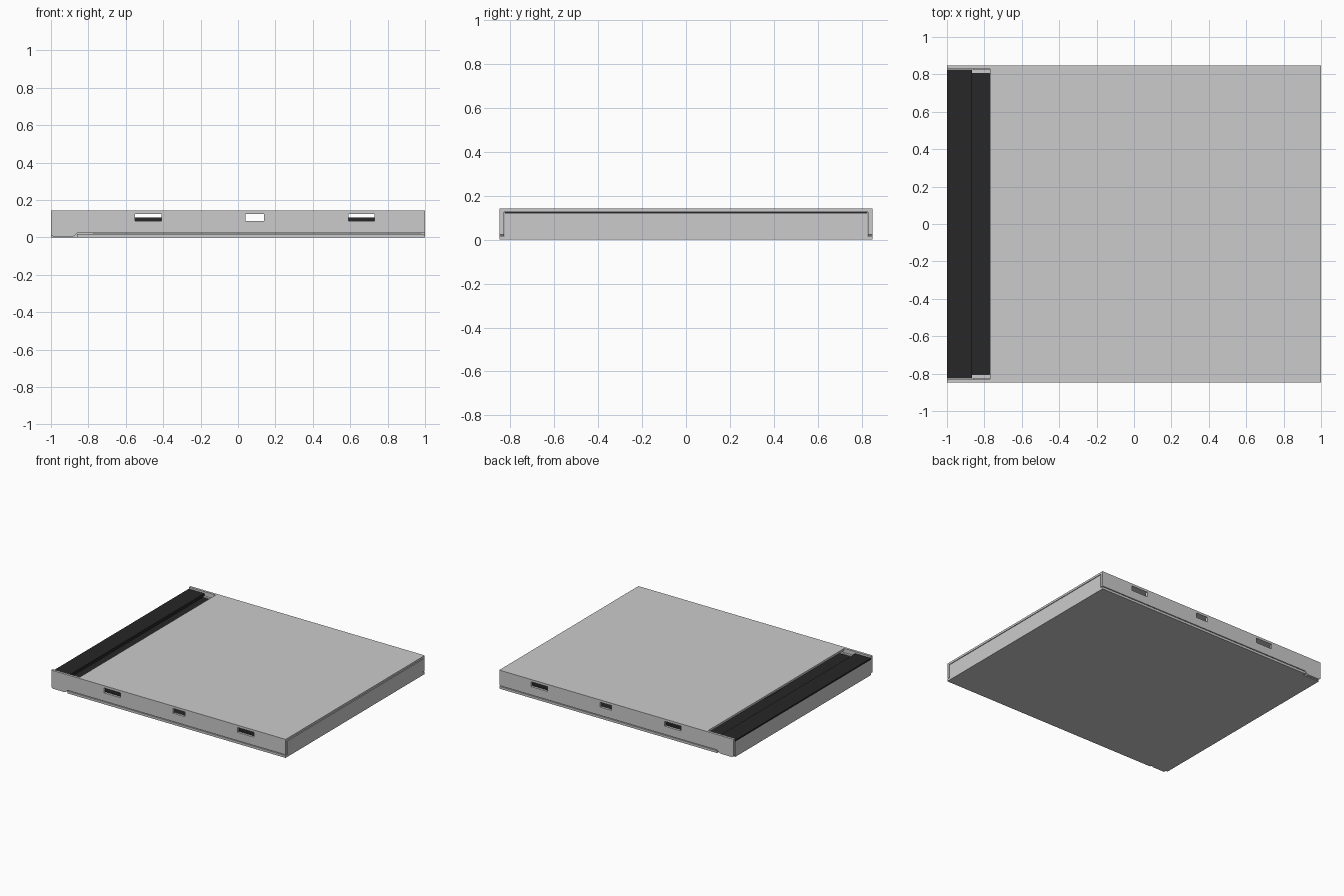
import bpy, bmesh

if "Cube" in bpy.data.objects:
    bpy.data.objects.remove(bpy.data.objects["Cube"])

dark = bpy.data.materials.new("dark_plastic")
dark.diffuse_color = (0.02, 0.02, 0.02, 1)
dark.use_nodes = True
dark.node_tree.nodes["Principled BSDF"].inputs["Base Color"].default_value = dark.diffuse_color


def finish(name, bm, mat=None):
    bmesh.ops.recalc_face_normals(bm, faces=bm.faces)
    mesh = bpy.data.meshes.new(name)
    bm.to_mesh(mesh)
    bm.free()
    ob = bpy.data.objects.new(name, mesh)
    bpy.context.collection.objects.link(ob)
    if mat:
        mesh.materials.append(mat)
    return ob


def extrude_xz(name, pts, y0, y1, mat=None):
    """Extrude an x-z outline from y0 to y1."""
    bm = bmesh.new()
    face = bm.faces.new([bm.verts.new((x, y0, z)) for x, z in pts])
    out = bmesh.ops.extrude_face_region(bm, geom=[face])
    moved = [v for v in out["geom"] if isinstance(v, bmesh.types.BMVert)]
    bmesh.ops.translate(bm, verts=moved, vec=(0, y1 - y0, 0))
    return finish(name, bm, mat)


def box(name, x0, x1, y0, y1, z0, z1, mat=None):
    return extrude_xz(name, [(x0, z0), (x1, z0), (x1, z1), (x0, z1)], y0, y1, mat)


def cylinder(name, x, r, z0, z1, mat=None, sides=96):
    bm = bmesh.new()
    bmesh.ops.create_cone(bm, cap_ends=True, segments=sides, radius1=r, radius2=r, depth=z1 - z0)
    bmesh.ops.translate(bm, verts=bm.verts, vec=(x, 0, (z0 + z1) / 2))
    return finish(name, bm, mat)


def cut(ob, cutters):
    """Subtract the cutters, bake the result and remove them."""
    for c in cutters:
        c.hide_render = True
        m = ob.modifiers.new("cut", 'BOOLEAN')
        m.operation, m.solver, m.object = 'DIFFERENCE', 'EXACT', c
    dg = bpy.context.evaluated_depsgraph_get()
    mesh = bpy.data.meshes.new_from_object(ob.evaluated_get(dg))
    ob.modifiers.clear()
    ob.data = mesh
    for c in cutters:
        bpy.data.objects.remove(c)


TOP, LID_Z, W, IN = 0.143, 0.127, 0.848, 0.829

# Lid: top plate plus two side walls with hinge ears and slots
box("lid_plate", -0.77, 1, -IN, IN, LID_Z, TOP)
wall = [(-1, TOP), (1, TOP), (1, 0.024), (-0.86, 0.024), (-0.87, 0.012),
        (-0.885, 0.003), (-0.985, 0.003), (-1, 0.014)]
for name, s in (("lid_front_wall", -1), ("lid_back_wall", 1)):
    ob = extrude_xz(name, wall, s * IN, s * W)
    cut(ob, [box("slot_cutter", a, b, s * 0.8, s * 0.9, 0.088, 0.125)
             for a, b in ((-0.55, -0.41), (0.04, 0.14), (0.59, 0.73))])

# Base: floor, side flanges and end walls
box("base_floor", -1, 1, -0.826, 0.826, 0, 0.018)
for s in (-1, 1):
    box("base_flange", -0.86, 1, s * 0.826, s * W, 0, 0.018)
    box("base_hinge_block", -0.865, -0.77, s * 0.808, s * 0.826, 0.018, 0.112)
box("base_right_wall", 0.982, 1, -0.826, 0.826, 0.018, 0.122)
box("base_left_wall", -1, -0.982, -0.826, 0.826, 0.018, 0.118)

# Dark tray: raised spine ledge, lower deck with round recess, hub
ledge = [(-1, 0.118), (-0.982, 0.118), (-0.982, 0.02), (-0.866, 0.02), (-0.866, 0.13), (-1, 0.13)]
extrude_xz("tray_spine", ledge, -0.826, 0.826, dark)
deck = box("tray_deck", -0.866, 0.978, -0.807, 0.807, 0.02, 0.107, dark)
cut(deck, [cylinder("recess_cutter", 0.09, 0.843, 0.06, 0.2)])
cylinder("tray_hub", 0.09, 0.11, 0.06, 0.085, dark, 48)
